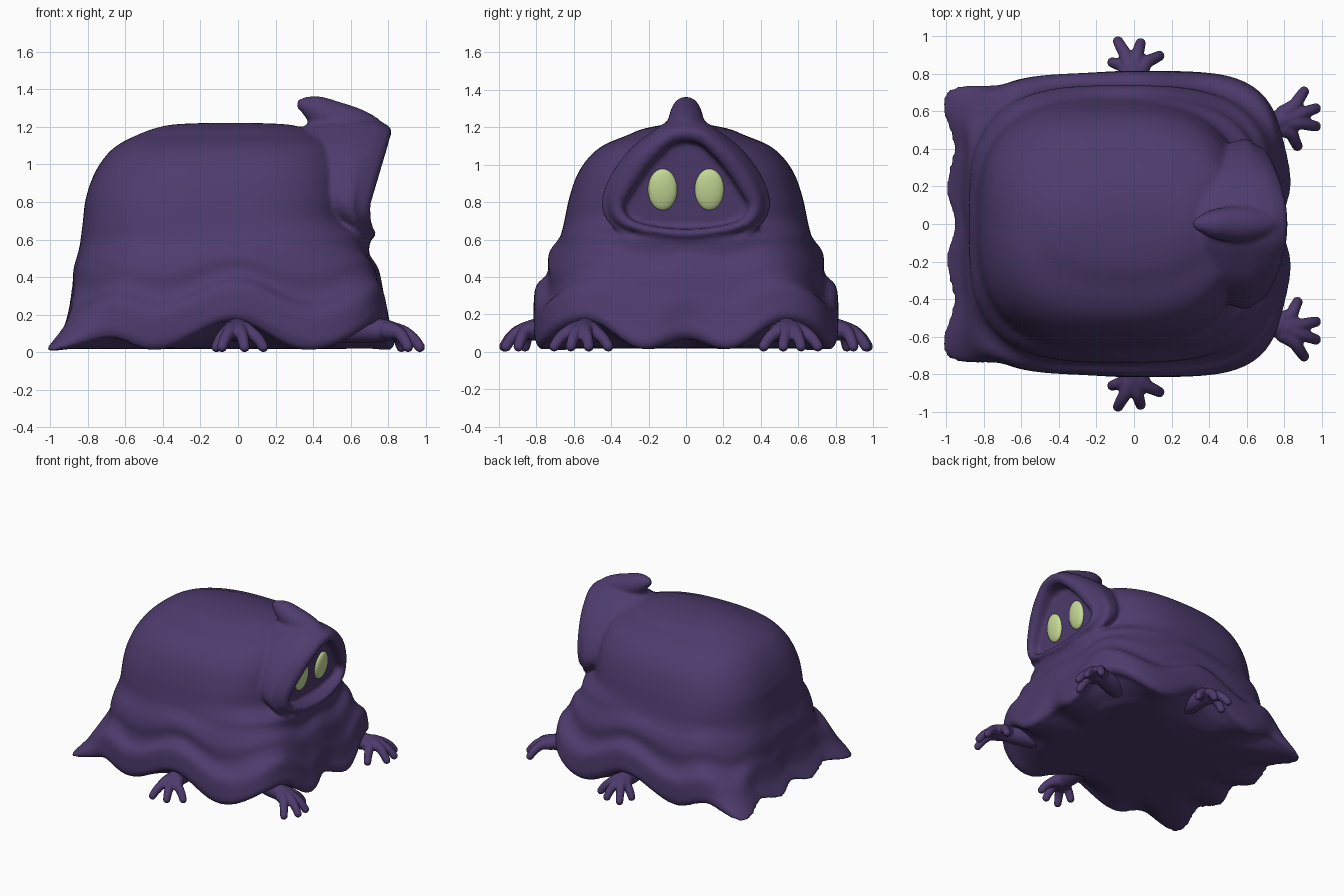
import bpy, bmesh, math
from mathutils import Vector, Matrix

if "Cube" in bpy.data.objects:
    bpy.data.objects.remove(bpy.data.objects["Cube"])


def material(name, rgb):
    m = bpy.data.materials.new(name)
    m.diffuse_color = (*rgb, 1)
    m.use_nodes = True
    m.node_tree.nodes["Principled BSDF"].inputs["Base Color"].default_value = m.diffuse_color
    return m


PURPLE = material("purple cloth", (0.076, 0.044, 0.153))
GREEN = material("pale green eye", (0.56, 0.70, 0.30))


def spline(pts, n):
    """Smooth curve through tuples of any length."""
    out = []
    for i in range(len(pts) - 1):
        p = [pts[max(0, min(len(pts) - 1, i + k))] for k in (-1, 0, 1, 2)]
        for j in range(n):
            t = j / n
            out.append(tuple(
                0.5 * (2 * b + (c - a) * t + (2 * a - 5 * b + 4 * c - d) * t * t
                       + (3 * b - a - 3 * c + d) * t ** 3)
                for a, b, c, d in zip(*p)))
    out.append(tuple(pts[-1]))
    return out


def loft(bm, rings):
    """Skin closed rings and close both ends with fans."""
    vr = [[bm.verts.new(p) for p in r] for r in rings]
    n = len(vr[0])
    for a, b in zip(vr, vr[1:]):
        for i in range(n):
            j = (i + 1) % n
            bm.faces.new((a[i], a[j], b[j], b[i]))
    for ring in (vr[0], vr[-1]):
        c = bm.verts.new(sum((v.co for v in ring), Vector()) / n)
        for i in range(n):
            bm.faces.new((ring[i], ring[(i + 1) % n], c))


def limb(bm, pts, n=10):
    """Tapered round limb through (x, y, z, radius) points."""
    for x, y, z, r in spline(pts, n):
        bmesh.ops.create_icosphere(bm, subdivisions=3, radius=r,
                                   matrix=Matrix.Translation((x, y, z)))


def finish(bm, name, mat, voxel=None, smooth=4):
    bmesh.ops.recalc_face_normals(bm, faces=bm.faces)
    me = bpy.data.meshes.new(name)
    bm.to_mesh(me)
    bm.free()
    me.materials.append(mat)
    for p in me.polygons:
        p.use_smooth = True
    ob = bpy.data.objects.new(name, me)
    bpy.context.collection.objects.link(ob)
    if voxel:
        m = ob.modifiers.new("blend", "REMESH")
        m.mode, m.voxel_size, m.use_smooth_shade = "VOXEL", voxel, True
        s = ob.modifiers.new("soften", "SMOOTH")
        s.factor, s.iterations = 0.5, smooth
    return ob


# hem folds: (angle from the face, lift of the hem, outward push)
HEM = [(0, .06, -.02), (14, .005, .04), (33, .15, .0), (59, .005, .025),
       (86, .16, .025), (117, .005, .0), (130, .07, .0), (143.5, .0, .185),
       (156, .05, .045), (168, .005, .08), (180, .05, .03)]


def hem(deg):
    for a, b in zip(HEM, HEM[1:]):
        if deg <= b[0]:
            t = (deg - a[0]) / (b[0] - a[0])
            t = 0.5 - 0.5 * math.cos(math.pi * t)
            return a[1] + (b[1] - a[1]) * t, a[2] + (b[2] - a[2]) * t
    return HEM[-1][1:]


# draped body: (z, back x, front x, half width, squareness)
BODY = [(.008, -.93, .78, .77, 4.5), (.05, -.915, .805, .795, 4.5),
        (.12, -.89, .795, .80, 4.5), (.19, -.885, .79, .80, 4.3),
        (.235, -.885, .785, .785, 4.0), (.275, -.885, .775, .75, 3.6),
        (.33, -.88, .765, .735, 3.3), (.42, -.875, .745, .738, 3.1),
        (.50, -.855, .70, .718, 3.0), (.56, -.842, .70, .69, 2.9),
        (.62, -.835, .70, .67, 2.85),
        (.70, -.825, .60, .65, 2.85), (.82, -.81, .59, .625, 2.8),
        (.95, -.765, .58, .58, 2.7), (1.05, -.70, .55, .51, 2.6),
        (1.11, -.63, .52, .43, 2.5), (1.155, -.54, .44, .32, 2.4),
        (1.19, -.45, .36, .235, 2.3), (1.212, -.35, .27, .13, 2.2),
        (1.22, -.2, .12, .06, 2)]


def body_ring(z, x0, x1, w, n, inset=0, sag=0):
    c, a, ring = (x0 + x1) / 2, (x1 - x0) / 2, []
    for i in range(180):
        th = math.radians(2 * i)
        co, si = math.cos(th), math.sin(th)
        r = (abs(co / a) ** n + abs(si / w) ** n) ** (-1 / n)
        lift, push = hem(2 * i if i <= 90 else 360 - 2 * i)
        r += push * max(0, 1 - z / .33) ** 1.4 - inset
        zz = z + lift * max(0, 1 - (z / .62) ** 2) * (1 - sag)
        ring.append((c + r * co, r * si, zz))
    return ring


bm = bmesh.new()
base = BODY[0][1:]
# shallow rounded underside, then the cloth upward
loft(bm, [body_ring(.018, *base, inset=.40, sag=1),
          body_ring(.018, *base, inset=.26, sag=.9),
          body_ring(.018, *base, inset=.13, sag=.5),
          body_ring(.008, *base, inset=.04)]
     + [body_ring(*r) for r in spline(BODY, 4)])

# hood: half outlines (y, z) of the face opening and of the outer cloth
OPEN = [(0, 1.125), (.055, 1.115), (.10, 1.09), (.20, .985), (.295, .845),
        (.33, .77), (.285, .705), (.16, .67), (0, .657)]
OUTER = [(0, 1.26), (.09, 1.24), (.18, 1.185), (.31, 1.08), (.415, .93),
         (.455, .78), (.39, .66), (.22, .60), (0, .575)]


def outline(half):
    full = half + [(-y, z) for y, z in half[-2:0:-1]] + [half[0]]
    return spline(full, 6)[:-1]


INNER_CURVE, OUTER_CURVE = outline(OPEN), outline(OUTER)


def face_x(z):
    return .625 + .14 * (z - .67)


def hood_ring(s, dx, on_face=False):
    ring = []
    for (ya, za), (yb, zb) in zip(INNER_CURVE, OUTER_CURVE):
        y, z = ya + (yb - ya) * s, za + (zb - za) * s
        t = max(0, min(1, (z - .78) / .40))
        # the hood reaches further back toward its top
        k = max(.25, min(1, (z - .5) / .62)) if dx < -.1 else 1
        x = .733 + .085 * t - .22 * y * y + dx * k
        ring.append((face_x(z) if on_face else x, y, z))
    return ring


loft(bm, [hood_ring(.40, -.52), hood_ring(.72, -.43), hood_ring(.95, -.29),
          hood_ring(.96, -.16), hood_ring(.82, -.07), hood_ring(.6, -.015),
          hood_ring(.4, .003), hood_ring(.2, .0), hood_ring(.05, -.015),
          hood_ring(.0, -.05), hood_ring(-.02, 0, True)])
# curled hood peak
limb(bm, [(.765, 0, 1.18, .035), (.69, 0, 1.205, .065), (.60, 0, 1.215, .095),
          (.50, 0, 1.25, .092), (.43, 0, 1.285, .078), (.375, 0, 1.312, .05),
          (.345, 0, 1.318, .036)])
finish(bm, "hooded_cloak", PURPLE, .014, 6)

# eyes set into the face
for side, label in ((-1, "right"), (1, "left")):
    bm = bmesh.new()
    bmesh.ops.create_uvsphere(bm, u_segments=32, v_segments=20, radius=1)
    bm.transform(Matrix.Translation((face_x(.865) + .004, side * .125, .867))
                 @ Matrix.Rotation(math.atan(.14), 4, 'Y')
                 @ Matrix.Diagonal((.03, .078, .112, 1)))
    finish(bm, label + "_eye", GREEN)


def hand(name, root, palm, tips):
    bm = bmesh.new()
    root, palm = Vector(root), Vector(palm)
    # forearm into palm
    limb(bm, [(*root, .08), (*((root + palm) / 2), .072), (*palm, .056)])
    for tx, ty in tips:
        tip = Vector((tx, ty, .028))
        start = root.lerp(palm, .85).lerp(Vector((tx, ty, .11)), .25)
        knuckle = palm.lerp(tip, .5)
        knuckle.z = .105
        near = palm.lerp(tip, .8)
        near.z = .07
        limb(bm, [(*start, .05), (*knuckle, .036), (*near, .031), (*tip, .028)])
    finish(bm, name, PURPLE, .008, 3)


for side, label in ((-1, "right"), (1, "left")):
    hand(label + "_front_hand", (.56, side * .48, .13), (.80, side * .555, .115),
         [(.905, side * .705), (.968, side * .615),
          (.968, side * .52), (.87, side * .415)])
    hand(label + "_side_hand", (.0, side * .62, .14), (-.005, side * .825, .115),
         [(-.115, side * .86), (-.085, side * .972),
          (.035, side * .962), (.135, side * .895)])
